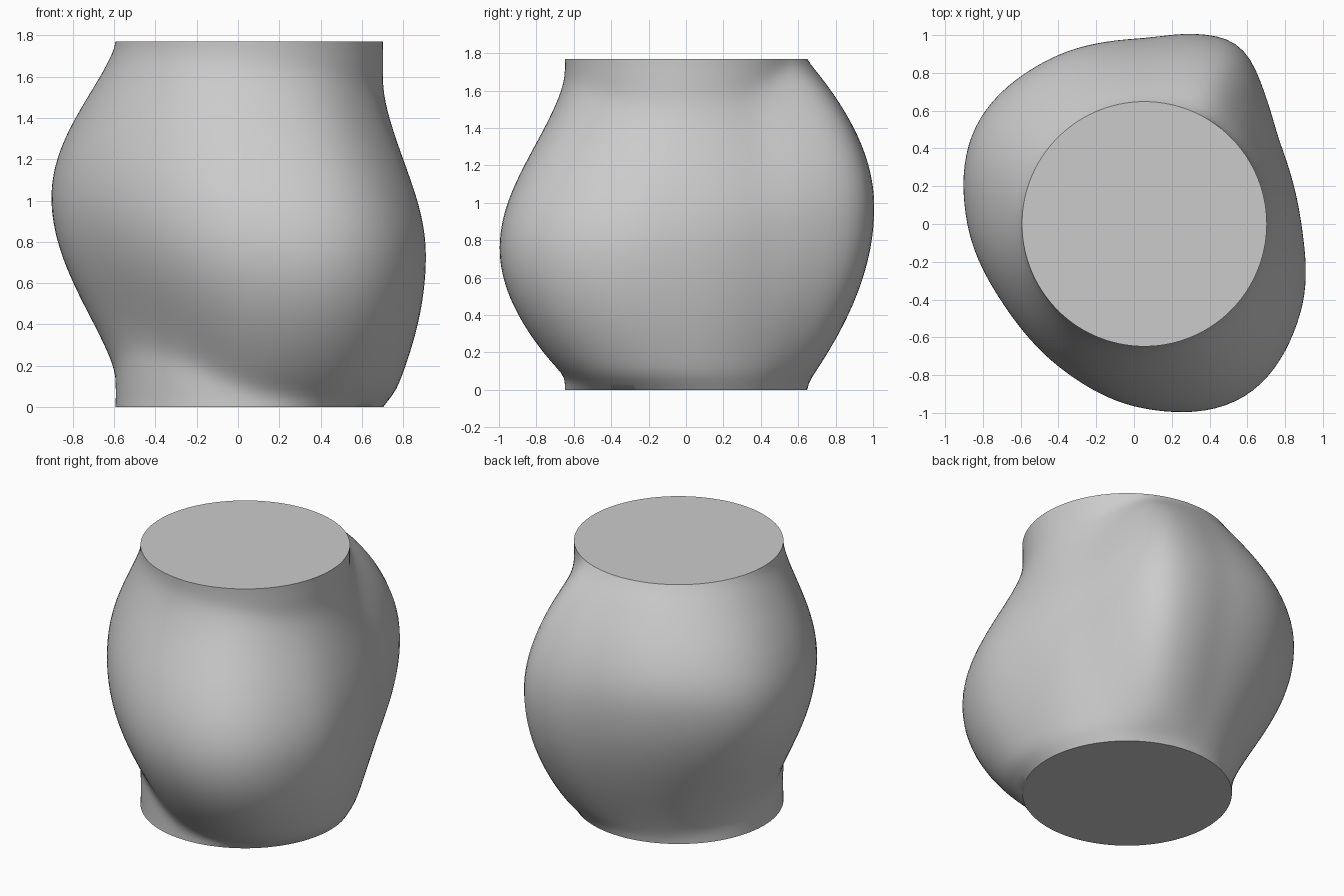
import bpy, bmesh, math

if "Cube" in bpy.data.objects:
    bpy.data.objects.remove(bpy.data.objects["Cube"])

HEIGHT, NECK, CX = 1.77, 0.648, 0.055
SEGS, RINGS = 120, 60

# Bulge profile by direction:
# angle, peak radius, foot z, peak z, shoulder z, lower power, upper power
BULGE = [
    (0, 0.832, -0.05, 0.75, 1.56, 0.8, 1.5),
    (30, 0.835, -0.03, 0.84, 1.60, 0.85, 1.35),
    (46, 0.93, 0.0, 0.92, 1.66, 0.85, 1.0),
    (62, 1.075, 0.02, 0.95, 1.73, 0.8, 0.75),
    (75, 1.045, 0.02, 0.97, 1.75, 0.85, 0.8),
    (90, 0.985, 0.02, 1.02, 1.77, 1.0, 0.95),
    (120, 1.01, 0.02, 1.09, 1.78, 1.25, 1.1),
    (150, 1.035, 0.09, 1.05, 1.78, 1.35, 1.2),
    (180, 0.94, 0.15, 1.00, 1.76, 1.35, 1.25),
    (210, 0.86, 0.26, 1.00, 1.75, 1.35, 1.35),
    (240, 0.885, 0.22, 0.90, 1.72, 1.2, 1.4),
    (270, 0.98, 0.09, 0.78, 1.69, 0.95, 1.5),
    (300, 1.06, 0.03, 0.74, 1.64, 0.8, 1.4),
    (330, 0.955, -0.03, 0.73, 1.57, 0.75, 1.45),
]


def bulge_at(a):
    """Smooth periodic interpolation of the bulge table."""
    n = len(BULGE)
    i = max(k for k in range(n) if BULGE[k][0] <= a)
    rows = []
    for k in range(i - 1, i + 3):
        row = list(BULGE[k % n])
        row[0] += 360 * (k // n)
        rows.append(row)
    p, q, r, s = rows
    h = r[0] - q[0]
    t = (a - q[0]) / h
    out = []
    for j in range(1, 7):
        m0 = (r[j] - p[j]) / (r[0] - p[0]) * h
        m1 = (s[j] - q[j]) / (s[0] - q[0]) * h
        out.append((2*t**3 - 3*t*t + 1) * q[j] + (t**3 - 2*t*t + t) * m0
                   + (3*t*t - 2*t**3) * r[j] + (t**3 - t*t) * m1)
    return out


def radius(profile, z):
    peak, foot, mid, shoulder, p_low, p_up = profile
    if z < mid:
        t, power = (z - foot) / (mid - foot), p_low
    else:
        t, power = (shoulder - z) / (shoulder - mid), p_up
    t = min(max(t, 0), 1)
    fade = min(1, z / 0.06, (HEIGHT - z) / 0.06)  # keep both rims circular
    return NECK + (peak - NECK) * math.sin(t * math.pi / 2) ** power * fade


# Vessel body: stacked rings with flat caps
bm = bmesh.new()
angles = [360 * k / SEGS for k in range(SEGS)]
profiles = [bulge_at(a) for a in angles]
rings = []
for i in range(RINGS + 1):
    z = HEIGHT * i / RINGS
    ring = []
    for a, p in zip(angles, profiles):
        r = radius(p, z)
        ring.append(bm.verts.new((CX + r * math.cos(math.radians(a)),
                                  r * math.sin(math.radians(a)), z)))
    rings.append(ring)

# Soften the blends between bulges and neck, leaving the rims in place
inner = [v for ring in rings[1:-1] for v in ring]
for lo, hi in zip(rings, rings[1:]):
    for k in range(SEGS):
        n = (k + 1) % SEGS
        bm.faces.new((lo[k], lo[n], hi[n], hi[k]))
for _ in range(6):
    bmesh.ops.smooth_vert(bm, verts=inner, factor=0.5,
                          use_axis_x=True, use_axis_y=True, use_axis_z=False)
bm.faces.new(rings[0][::-1])
bm.faces.new(rings[-1])

mesh = bpy.data.meshes.new("vessel_body")
bm.to_mesh(mesh)
bm.free()
body = bpy.data.objects.new("vessel_body", mesh)
bpy.context.collection.objects.link(body)
bpy.context.view_layer.objects.active = body
body.select_set(True)
bpy.ops.object.shade_smooth_by_angle(angle=math.radians(40))
